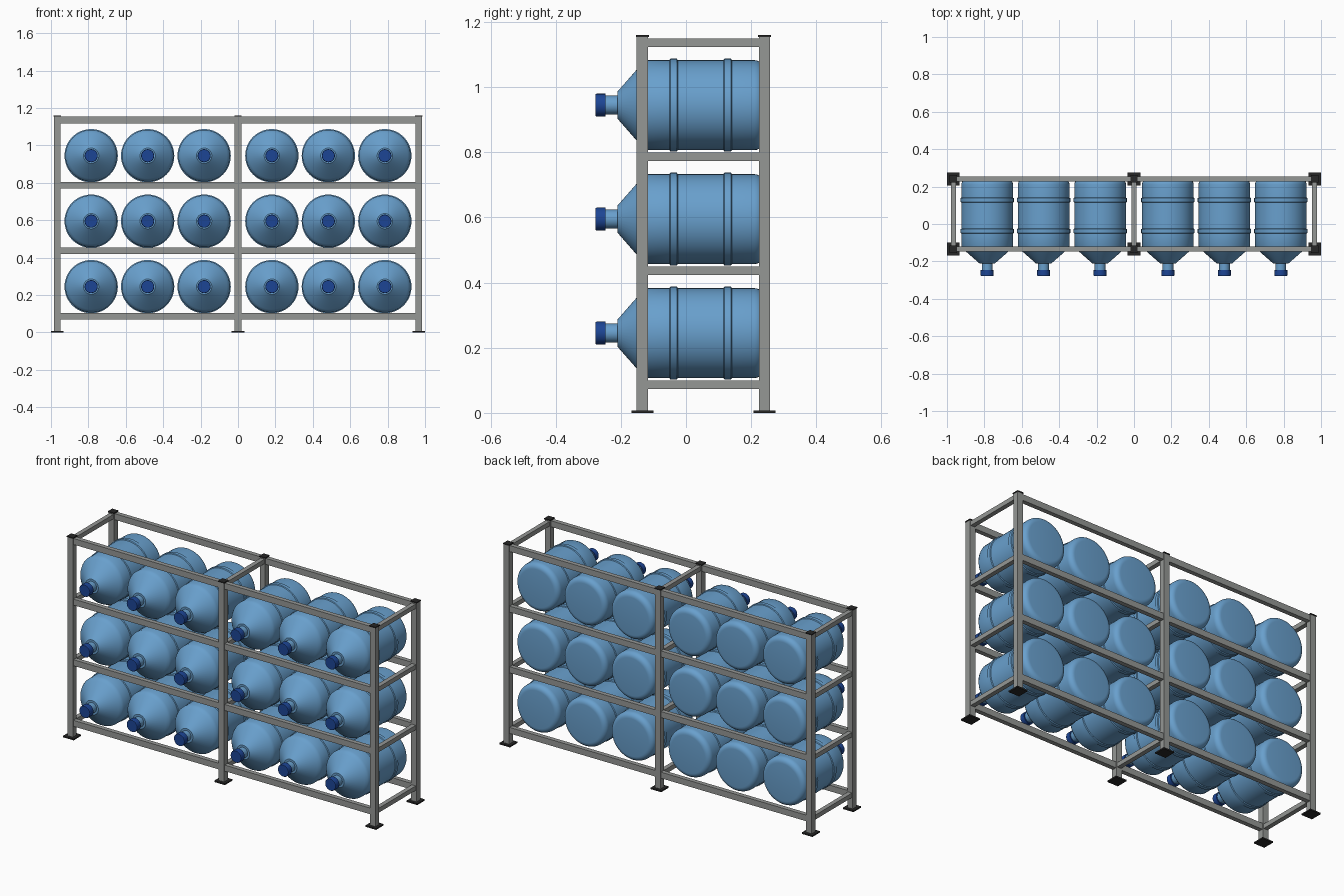
import bpy
import bmesh
import math
from mathutils import Matrix, Vector

cube = bpy.data.objects.get("Cube")
if cube:
    bpy.data.objects.remove(cube, do_unlink=True)


def make_material(name, color):
    mat = bpy.data.materials.new(name)
    mat.use_nodes = True
    mat.diffuse_color = (*color, 1)
    mat.node_tree.nodes["Principled BSDF"].inputs["Base Color"].default_value = (*color, 1)
    return mat


steel = make_material("grey steel", (0.30, 0.31, 0.30))
black = make_material("black rubber", (0.02, 0.02, 0.02))
water_blue = make_material("bottle blue", (0.14, 0.35, 0.61))
cap_blue = make_material("cap blue", (0.012, 0.06, 0.30))


def add_object(name, mesh, location):
    obj = bpy.data.objects.new(name, mesh)
    obj.location = location
    bpy.context.collection.objects.link(obj)
    return obj


def box(name, center, size, mat):
    bm = bmesh.new()
    bmesh.ops.create_cube(bm, size=1, matrix=Matrix.Diagonal((*size, 1)))
    mesh = bpy.data.meshes.new(name)
    bm.to_mesh(mesh)
    bm.free()
    mesh.materials.append(mat)
    return add_object(name, mesh, center)


def lathe(name, profile, mat):
    """Revolve (y, radius) points around the y axis."""
    bm = bmesh.new()
    verts = [bm.verts.new((r, y, 0)) for y, r in profile]
    edges = [bm.edges.new(pair) for pair in zip(verts, verts[1:])]
    bmesh.ops.spin(bm, geom=verts + edges, cent=(0, 0, 0), axis=(0, 1, 0),
                   angle=math.tau, steps=48, use_merge=True)
    bmesh.ops.remove_doubles(bm, verts=bm.verts, dist=0.0001)
    bmesh.ops.recalc_face_normals(bm, faces=bm.faces)
    mesh = bpy.data.meshes.new(name)
    bm.to_mesh(mesh)
    bm.free()
    mesh.materials.append(mat)
    return mesh


# Rack layout
POST_X = (-0.966, 0, 0.966)
FRONT_Y, BACK_Y = -0.134, 0.241
MID_Y = (FRONT_Y + BACK_Y) / 2
HEIGHT, POST, RAIL = 1.16, 0.035, 0.026
LEVELS = [0.086 + 0.35 * i for i in range(4)]

# Posts with foot plates and end caps
for x in POST_X:
    for y in (FRONT_Y, BACK_Y):
        box("post", (x, y, HEIGHT / 2), (POST, POST, HEIGHT - 0.01), steel)
        box("foot_plate", (x, y, 0.004), (0.068, 0.068, 0.008), black)
        box("post_cap", (x, y, HEIGHT - 0.003), (0.04, 0.04, 0.006), black)

# Long rails per bay and short cross rails per post pair
for z in LEVELS:
    for y in (FRONT_Y, BACK_Y):
        for side in (-1, 1):
            box("long_rail", (side * 0.483, y, z), (0.966 - POST, RAIL, 0.035), steel)
    for x in POST_X:
        box("cross_rail", (x, MID_Y, z), (RAIL, BACK_Y - FRONT_Y - POST, RAIL), steel)

# Bottle: neck, conical shoulder, ribbed body, rounded base
R, RIB = 0.138, 0.1425
profile = [(-0.25, 0), (-0.25, 0.029), (-0.211, 0.029), (-0.211, 0.041),
           (-0.14, 0.122), (-0.129, 0.132), (-0.117, R)]
for rib_y in (-0.038, 0.128):
    profile += [(rib_y - 0.013, R), (rib_y - 0.010, RIB),
                (rib_y + 0.010, RIB), (rib_y + 0.013, R)]
BEND = 0.03
for i in range(7):
    a = math.radians(15 * i)
    profile.append((0.21 + BEND * math.sin(a), R - BEND + BEND * math.cos(a)))
profile.append((0.24, 0))
bottle_mesh = lathe("bottle", profile, water_blue)

# Screw cap
cap_mesh = lathe("bottle_cap", [(-0.278, 0), (-0.278, 0.033), (-0.275, 0.035),
                                (-0.247, 0.035), (-0.247, 0)], cap_blue)

# Three bottles per bay on each of three shelves
round_parts = []
for z in LEVELS[:3]:
    for x in (0.181, 0.483, 0.785):
        for side in (-1, 1):
            spot = Vector((side * x, 0, z + 0.159))
            round_parts.append(add_object("bottle", bottle_mesh, spot))
            round_parts.append(add_object("bottle_cap", cap_mesh, spot))

# Smooth the round parts while keeping their edges crisp
bpy.ops.object.select_all(action="DESELECT")
for obj in round_parts[:2]:
    obj.select_set(True)
bpy.context.view_layer.objects.active = round_parts[0]
bpy.ops.object.shade_smooth_by_angle(angle=math.radians(30))
